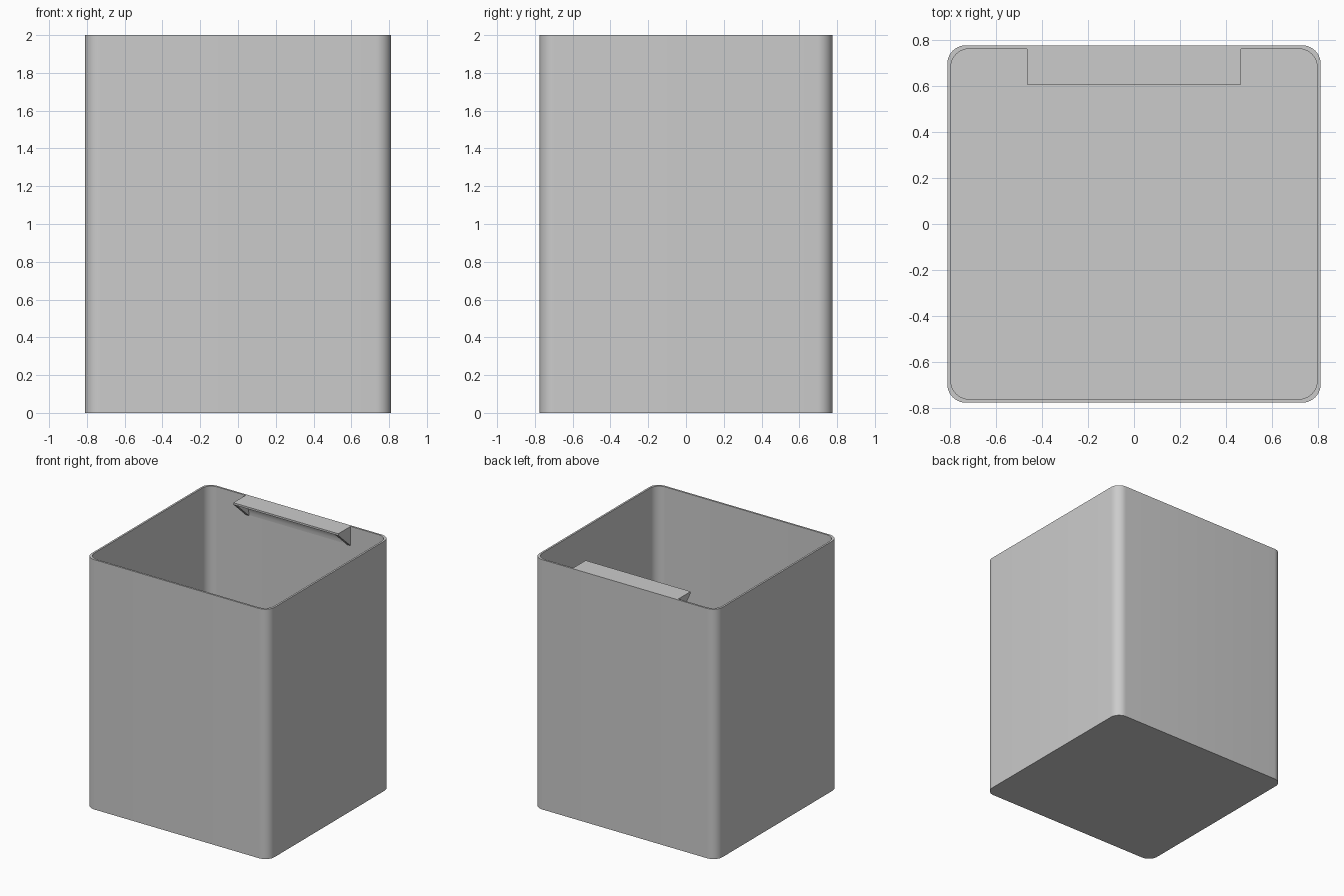
import bpy
import bmesh
from math import cos, sin, pi

if "Cube" in bpy.data.objects:
    bpy.data.objects.remove(bpy.data.objects["Cube"], do_unlink=True)

HALF_X, HALF_Y, HEIGHT = 0.81, 0.775, 2.0
WALL, FLOOR, RADIUS = 0.015, 0.02, 0.08

grey = bpy.data.materials.new("plain grey")
grey.use_nodes = True
grey.diffuse_color = (0.6, 0.6, 0.6, 1)
grey.node_tree.nodes["Principled BSDF"].inputs["Base Color"].default_value = grey.diffuse_color


def finish(bm, name):
    """Turn a bmesh into a grey object with smooth curves and sharp edges."""
    bmesh.ops.recalc_face_normals(bm, faces=bm.faces)
    mesh = bpy.data.meshes.new(name)
    bm.to_mesh(mesh)
    bm.free()
    mesh.materials.append(grey)
    obj = bpy.data.objects.new(name, mesh)
    bpy.context.collection.objects.link(obj)
    bpy.ops.object.select_all(action="DESELECT")
    obj.select_set(True)
    bpy.context.view_layer.objects.active = obj
    bpy.ops.object.shade_smooth_by_angle(angle=pi / 6)
    return obj


def rounded_ring(bm, hx, hy, z, steps=10):
    """Vertices of a rounded rectangle at height z."""
    ring = []
    corners = [(1, 1), (-1, 1), (-1, -1), (1, -1)]
    for i, (sx, sy) in enumerate(corners):
        for k in range(steps + 1):
            a = (i + k / steps) * pi / 2
            ring.append(bm.verts.new((sx * (hx - RADIUS) + RADIUS * cos(a),
                                      sy * (hy - RADIUS) + RADIUS * sin(a), z)))
    return ring


def prism(name, profile, x0, x1):
    """Extrude a (y, z) profile along x."""
    bm = bmesh.new()
    a, b = [[bm.verts.new((x, y, z)) for y, z in profile] for x in (x0, x1)]
    bm.faces.new(a)
    bm.faces.new(b)
    for i in range(len(a)):
        j = (i + 1) % len(a)
        bm.faces.new((a[i], a[j], b[j], b[i]))
    return finish(bm, name)


# Open bin: outer wall, rim, inner wall and floor
bm = bmesh.new()
ix, iy = HALF_X - WALL, HALF_Y - WALL
rings = [rounded_ring(bm, HALF_X, HALF_Y, 0), rounded_ring(bm, HALF_X, HALF_Y, HEIGHT),
         rounded_ring(bm, ix, iy, HEIGHT), rounded_ring(bm, ix, iy, FLOOR)]
for low, high in zip(rings, rings[1:]):
    for i in range(len(low)):
        j = (i + 1) % len(low)
        bm.faces.new((low[i], low[j], high[j], high[i]))
bm.faces.new(rings[0])
bm.faces.new(rings[-1])
finish(bm, "bin_body")

# Ledge inside the back wall, with a hollow curve underneath
LEDGE_X, FRONT_Y, LIP_Z, FOOT_Z = 0.465, 0.605, 1.985, 1.85
depth, drop = iy - FRONT_Y - 0.02, LIP_Z - FOOT_Z
curve = [(iy - depth + depth * cos(k * pi / 20), FOOT_Z + drop * sin(k * pi / 20))
         for k in range(11)]
prism("ledge", [(FRONT_Y, LIP_Z), (FRONT_Y, HEIGHT), (iy, HEIGHT)] + curve,
      -LEDGE_X, LEDGE_X)

# Triangular bracket under each end of the ledge
for side, label in ((1, "left"), (-1, "right")):
    prism(label + "_bracket", [(FRONT_Y, LIP_Z), (iy, LIP_Z), (iy, FOOT_Z - 0.005)],
          side * (LEDGE_X - 0.03), side * LEDGE_X)
